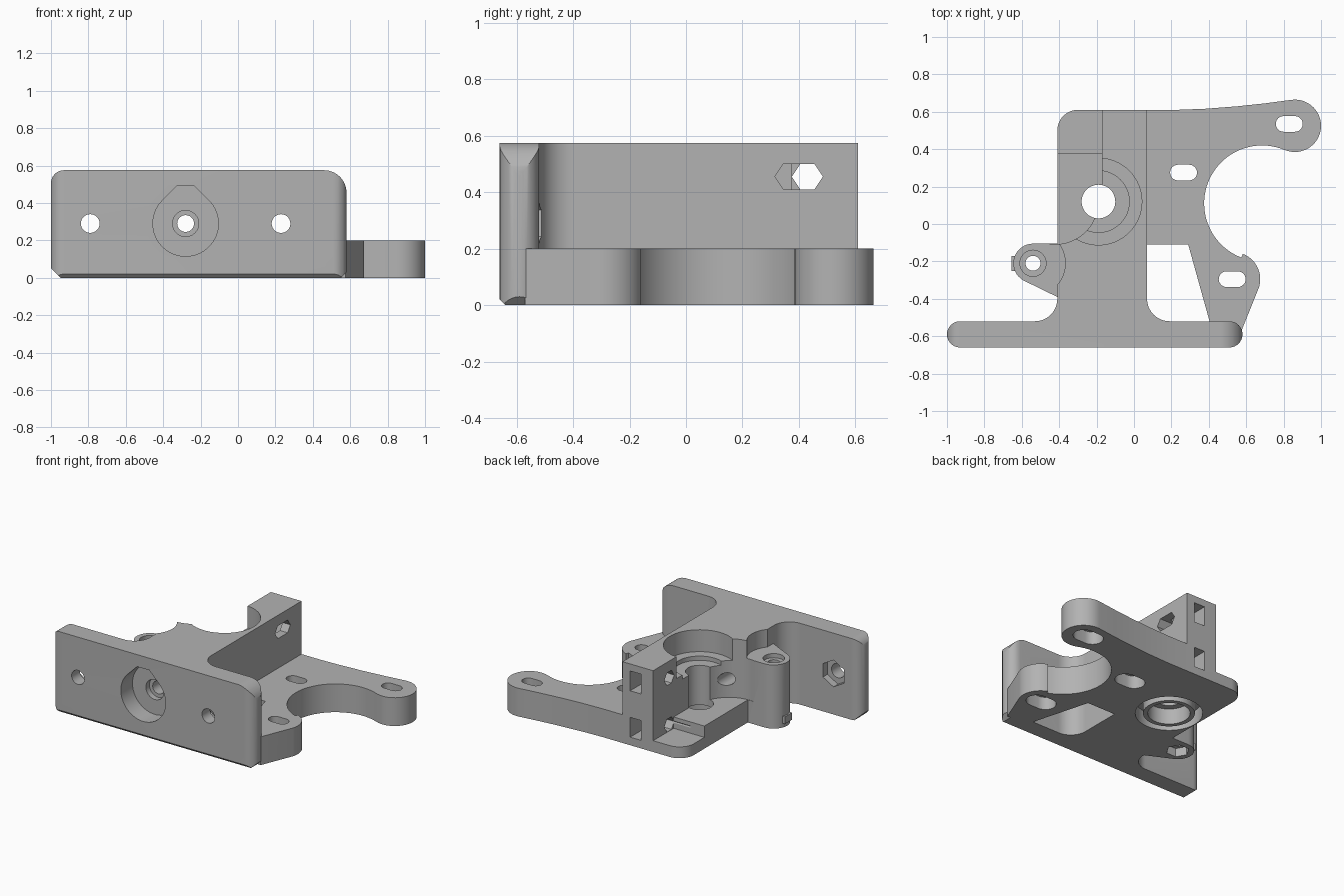
import bpy, bmesh, math

if "Cube" in bpy.data.objects:
    bpy.data.objects.remove(bpy.data.objects["Cube"])

grey = bpy.data.materials.new("plain_grey")
grey.diffuse_color = (0.45, 0.45, 0.45, 1)
grey.use_nodes = True
grey.node_tree.nodes["Principled BSDF"].inputs["Base Color"].default_value = grey.diffuse_color


def arc(cx, cy, r, a0, a1, n=16):
    return [(cx + r * math.cos(math.radians(a0 + (a1 - a0) * i / n)),
             cy + r * math.sin(math.radians(a0 + (a1 - a0) * i / n))) for i in range(n + 1)]


def circle(cx, cy, r, n=48, turn=0):
    return arc(cx, cy, r, turn, turn + 360, n)[:-1]


def rect(x0, x1, y0, y1):
    return [(x0, y0), (x1, y0), (x1, y1), (x0, y1)]


def slot(cx, cy, half, r):
    return arc(cx + half - r, cy, r, -90, 90, 12) + arc(cx - half + r, cy, r, 90, 270, 12)


def prism(name, pts, a, b, axis="Z"):
    """Extrude a 2D outline from a to b along an axis."""
    place = {"Z": lambda u, v, w: (u, v, w),
             "Y": lambda u, v, w: (u, w, v),
             "X": lambda u, v, w: (w, u, v)}[axis]
    bm = bmesh.new()
    lo = [bm.verts.new(place(u, v, a)) for u, v in pts]
    hi = [bm.verts.new(place(u, v, b)) for u, v in pts]
    bm.faces.new(lo)
    bm.faces.new(hi)
    n = len(pts)
    for i in range(n):
        j = (i + 1) % n
        bm.faces.new((lo[i], lo[j], hi[j], hi[i]))
    bmesh.ops.recalc_face_normals(bm, faces=bm.faces)
    me = bpy.data.meshes.new(name)
    bm.to_mesh(me)
    bm.free()
    ob = bpy.data.objects.new(name, me)
    bpy.context.collection.objects.link(ob)
    return ob


def combine(ob, other, op):
    """Apply a boolean and remove the second object."""
    m = ob.modifiers.new("b", "BOOLEAN")
    m.operation, m.object, m.solver = op, other, "EXACT"
    dg = bpy.context.evaluated_depsgraph_get()
    me = bpy.data.meshes.new_from_object(ob.evaluated_get(dg))
    ob.modifiers.clear()
    ob.data = me
    bpy.data.objects.remove(other)


def cut(pts, a, b, axis="Z"):
    combine(body, prism("cutter", pts, a, b, axis), "DIFFERENCE")


H, PZ = 0.575, 0.29            # full height, middle height of the holes
SX, SY = -0.19, 0.12           # drive shaft axis
LX, LY = -0.54, -0.21          # hinge axis

# main block with fillets towards the front plate
body = prism("bracket_body",
             [(-0.53, -0.58), (0.19, -0.58)] + arc(0.19, -0.40, 0.12, 270, 180)
             + [(0.07, 0.61)] + arc(-0.30, 0.50, 0.11, 90, 180)
             + arc(-0.53, -0.40, 0.12, 0, -90), 0, H)

# hinge lug and its small side tab
combine(body, prism("hinge_lug", [(-0.35, -0.105)] + arc(LX, LY, 0.105, 90, 243)
                    + [(-0.41, -0.39), (-0.35, -0.39)], 0, 0.45), "UNION")
combine(body, prism("hinge_tab", rect(-0.655, -0.60, LY - 0.04, LY + 0.04), 0.03, 0.08), "UNION")

# motor flange with two lobes round a concave arc
combine(body, prism("motor_flange",
                    [(0.0, -0.11), (0.29, -0.11), (0.415, -0.56), (0.575, -0.57)]
                    + arc(0.53, -0.295, 0.145, -18, 69)
                    + arc(0.685, 0.11, 0.31, 249, 67, 40)
                    + arc(0.86, 0.525, 0.14, 247, 457, 28)
                    + [(0.70, 0.645), (0.55, 0.629), (0.38, 0.616), (0.22, 0.61), (0.0, 0.61)],
                    0, 0.2), "UNION")

# front plate: rounded in plan and in elevation
plate = prism("front_plate", arc(0.51, -0.59, 0.07, -90, 90) + arc(-0.93, -0.59, 0.07, 90, 270), 0, H)
combine(plate, prism("plate_outline",
                     [(-0.95, 0), (0.55, 0), (0.6, 0.05)] + arc(0.46, 0.455, 0.12, 0, 90)
                     + arc(-0.93, 0.505, 0.07, 90, 180) + [(-1.0, 0.05)], -0.8, -0.4, "Y"), "INTERSECT")
combine(body, plate, "UNION")
cut([(-0.70, -0.02), (-0.62, -0.02), (-0.68, 0.04)], -1.2, 0.7, "X")

# idler opening on the left, stepped floor
cut(rect(-0.6, -0.17, SY, 0.8), 0.16, 1)
cut(rect(-0.6, -0.17, 0.38, 0.8), 0.08, 1)
cut(circle(-0.42, SY, 0.228), 0.16, 1)

# bearing seats, top and bottom
cut(circle(SX, SY, 0.232, 64), 0.42, 1)
cut(circle(SX, SY, 0.165, 48), 0.39, 1)
cut(circle(SX, SY, 0.215, 64), -0.1, 0.1)
combine(body, prism("seat_ring", circle(SX, SY, 0.165), 0, 0.13), "UNION")
cut(circle(SX, SY, 0.135), -0.1, 0.11)
cut(circle(SX, SY, 0.09), -0.2, 1)

# hinge pin hole, clearance and nut pocket
cut(circle(LX, LY, 0.173), 0.45, 1)
cut(circle(LX, LY, 0.07, 32), 0.42, 1)
cut(circle(LX, LY, 0.04, 24), -0.1, 1)
cut(circle(LX, LY, 0.075, 6), -0.1, 0.06)

# front plate: teardrop mount, filament hole, screw holes with nut traps
cut(arc(-0.28, PZ, 0.175, 135, 405, 48) + [(-0.232, 0.49), (-0.328, 0.49)], -0.8, -0.53, "Y")
cut(circle(-0.28, PZ, 0.07, 32), -0.6, -0.49, "Y")
cut(circle(-0.28, PZ, 0.045, 24), -0.8, 0.05, "Y")
for x in (-0.79, 0.23):
    cut(circle(x, PZ, 0.05, 32), -0.8, -0.4, "Y")
    cut(circle(x, PZ, 0.095, 6, 30), -0.57, -0.45 if x < 0 else -0.5, "Y")

# motor screw slots, wider underneath
for x, y in ((0.83, 0.535), (0.265, 0.275), (0.525, -0.295)):
    cut(slot(x, y, 0.072, 0.042), -0.1, 0.4)
    cut(slot(x, y, 0.105, 0.07), -0.1, 0.09)

# rear tower: screw slots sideways and nut slots from the back
for z, x1 in ((0.455, 0.3), (0.127, 0.0)):
    def hexslot(y0, y1):
        return [(y0, z), (y0 + 0.03, z - 0.045), (y1 - 0.03, z - 0.045),
                (y1, z), (y1 - 0.03, z + 0.045), (y0 + 0.03, z + 0.045)]
    cut(hexslot(0.375, 0.485), -0.3, x1, "X")
    if x1 > 0.1:
        cut(hexslot(0.315, 0.485), -0.05, x1, "X")
    cut(rect(-0.075, 0.01, z - 0.07, z + 0.07), 0.375, 0.8, "Y")

body.data.materials.clear()
body.data.materials.append(grey)
for p in body.data.polygons:
    p.material_index = 0
bpy.context.view_layer.objects.active = body
body.select_set(True)
bpy.ops.object.shade_smooth_by_angle(angle=math.radians(30))
